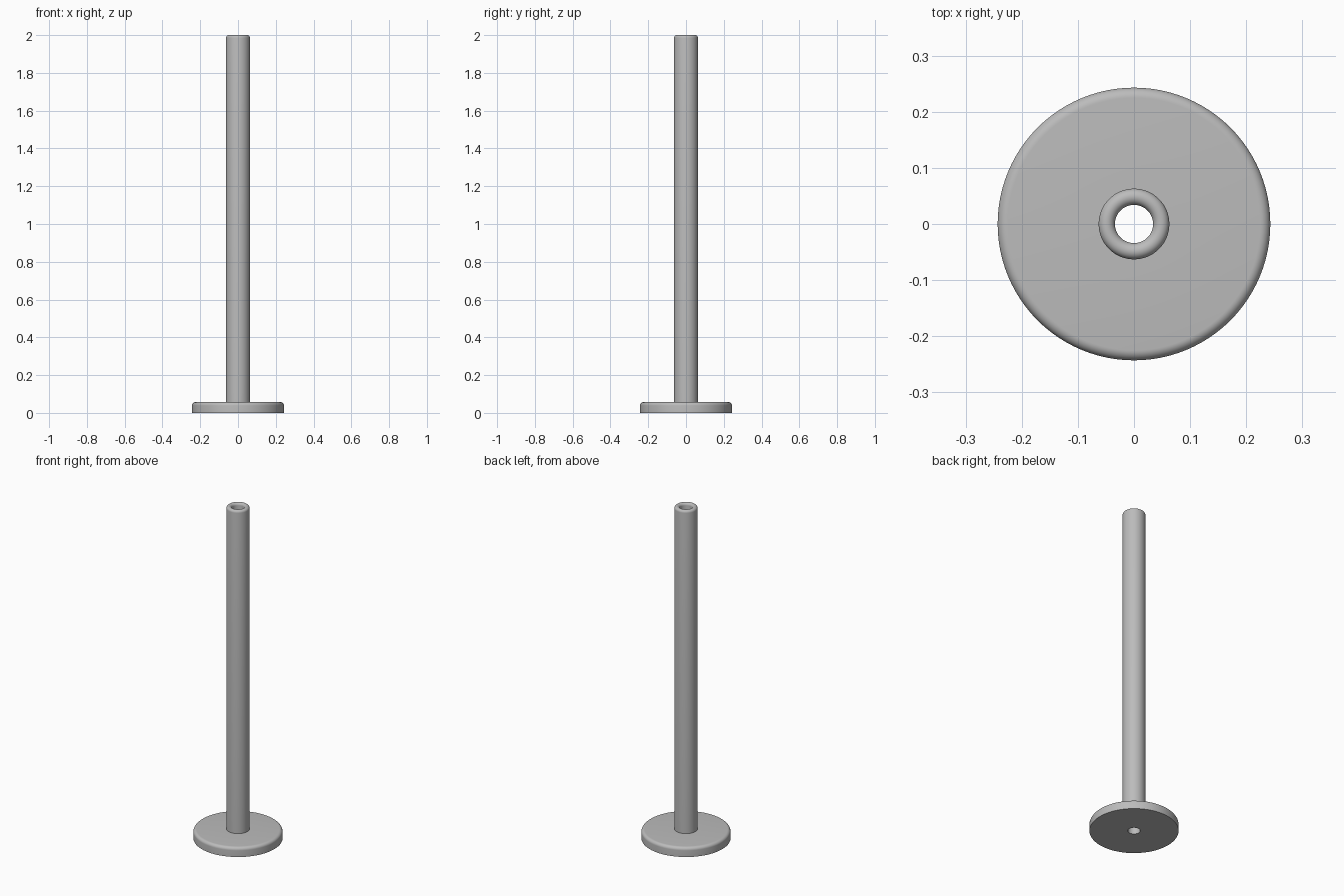
import bpy, bmesh
from math import sin, cos, pi, radians

SEGMENTS = 96
BASE_RADIUS, BASE_HEIGHT, BASE_ROUND = 0.243, 0.057, 0.018
TUBE_RADIUS, BORE_RADIUS, HEIGHT = 0.063, 0.034, 2.0

cube = bpy.data.objects.get("Cube")
if cube:
    bpy.data.objects.remove(cube, do_unlink=True)

grey = bpy.data.materials.new("plain grey")
grey.use_nodes = True
colour = (0.5, 0.5, 0.5, 1)
grey.diffuse_color = colour
grey.node_tree.nodes["Principled BSDF"].inputs["Base Color"].default_value = colour


def arc(cx, cz, radius, start, end, steps=8):
    """Points of an arc in the profile plane, angles in degrees."""
    angles = [radians(start + (end - start) * i / steps) for i in range(steps + 1)]
    return [(cx + radius * cos(a), cz + radius * sin(a)) for a in angles]


def lathe(name, profile):
    """Turn a closed (radius, height) profile around the z axis."""
    bm = bmesh.new()
    rings = []
    for i in range(SEGMENTS):
        a = 2 * pi * i / SEGMENTS
        rings.append([bm.verts.new((r * cos(a), r * sin(a), z)) for r, z in profile])
    n = len(profile)
    for i, ring in enumerate(rings):
        after = rings[(i + 1) % SEGMENTS]
        for j in range(n):
            k = (j + 1) % n
            bm.faces.new((ring[j], after[j], after[k], ring[k]))
    bmesh.ops.recalc_face_normals(bm, faces=bm.faces)
    mesh = bpy.data.meshes.new(name)
    bm.to_mesh(mesh)
    bm.free()
    mesh.materials.append(grey)
    obj = bpy.data.objects.new(name, mesh)
    bpy.context.collection.objects.link(obj)
    bpy.ops.object.select_all(action="DESELECT")
    obj.select_set(True)
    bpy.context.view_layer.objects.active = obj
    bpy.ops.object.shade_smooth_by_angle(angle=radians(35))
    return obj


# Round foot with a softened upper edge and a hole through the middle
lathe("base_disc",
      [(BORE_RADIUS, 0), (BASE_RADIUS, 0)]
      + arc(BASE_RADIUS - BASE_ROUND, BASE_HEIGHT - BASE_ROUND, BASE_ROUND, 0, 90)
      + [(BORE_RADIUS, BASE_HEIGHT)])

# Hollow post with a half-round rim
wall = (TUBE_RADIUS - BORE_RADIUS) / 2
lathe("hollow_post",
      [(BORE_RADIUS, BASE_HEIGHT), (TUBE_RADIUS, BASE_HEIGHT)]
      + arc(BORE_RADIUS + wall, HEIGHT - wall, wall, 0, 180, 12))
